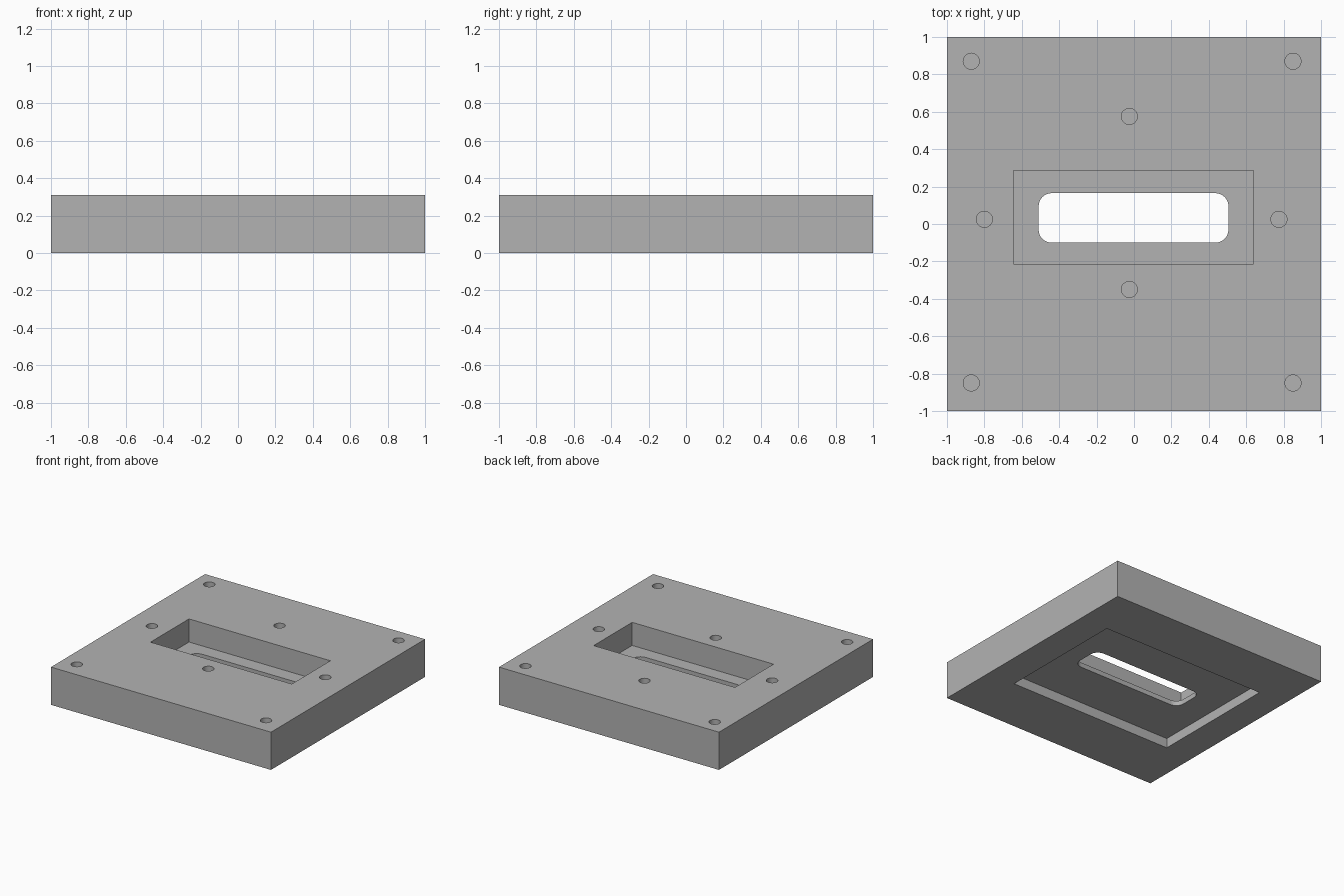
import bpy
import bmesh
from math import radians
from mathutils import Matrix, Vector

old = bpy.data.objects.get("Cube")
if old:
    bpy.data.objects.remove(old, do_unlink=True)

HEIGHT = 0.31

grey = bpy.data.materials.new("plain grey")
grey.use_nodes = True
grey.diffuse_color = (0.45, 0.45, 0.45, 1)
grey.node_tree.nodes["Principled BSDF"].inputs["Base Color"].default_value = grey.diffuse_color


def finish(name, bm):
    mesh = bpy.data.meshes.new(name)
    bm.to_mesh(mesh)
    bm.free()
    mesh.materials.append(grey)
    obj = bpy.data.objects.new(name, mesh)
    bpy.context.collection.objects.link(obj)
    return obj


def box(name, low, high, radius=0):
    """Box between two corners, with optional rounded upright edges."""
    low, high = Vector(low), Vector(high)
    bm = bmesh.new()
    bmesh.ops.create_cube(bm, size=1, matrix=Matrix.Translation((low + high) / 2)
                          @ Matrix.Diagonal((*(high - low), 1)))
    if radius:
        upright = [e for e in bm.edges
                   if abs(e.verts[0].co.z - e.verts[1].co.z) > 0.01]
        bmesh.ops.bevel(bm, geom=upright, offset=radius, segments=8,
                        profile=0.5, affect='EDGES')
    return finish(name, bm)


def hole(name, x, y, radius=0.043, depth=0.16):
    """Blind round hole sunk from the top face."""
    bm = bmesh.new()
    bmesh.ops.create_cone(bm, cap_ends=True, segments=32, radius1=radius, radius2=radius,
                          depth=2 * depth, matrix=Matrix.Translation((x, y, HEIGHT)))
    return finish(name, bm)


# Plate
plate = box("plate", (-1, -1, 0), (1, 1, HEIGHT))

# Pockets above and below, joined by the rounded slot
cutters = [
    box("top_pocket", (-0.645, -0.215, 0.12), (0.64, 0.285, 0.5)),
    box("bottom_recess", (-0.75, -0.51, -0.2), (0.75, 0.575, 0.08)),
    box("slot", (-0.51, -0.10, 0.04), (0.505, 0.165, 0.2), radius=0.07),
]

# Corner holes and the four holes around the pocket
spots = [(x, y) for x in (-0.87, 0.85) for y in (-0.85, 0.87)]
spots += [(-0.8, 0.025), (0.775, 0.025), (-0.025, 0.575), (-0.025, -0.35)]
cutters += [hole("screw_hole", x, y) for x, y in spots]

# Cut everything out of the plate
bpy.ops.object.select_all(action='DESELECT')
plate.select_set(True)
bpy.context.view_layer.objects.active = plate
for cutter in cutters:
    cutter.hide_render = True
    cut = plate.modifiers.new("cut", 'BOOLEAN')
    cut.operation = 'DIFFERENCE'
    cut.solver = 'EXACT'
    cut.object = cutter
    bpy.ops.object.modifier_apply(modifier=cut.name)
    bpy.data.objects.remove(cutter, do_unlink=True)

bpy.ops.object.shade_smooth_by_angle(angle=radians(30))
